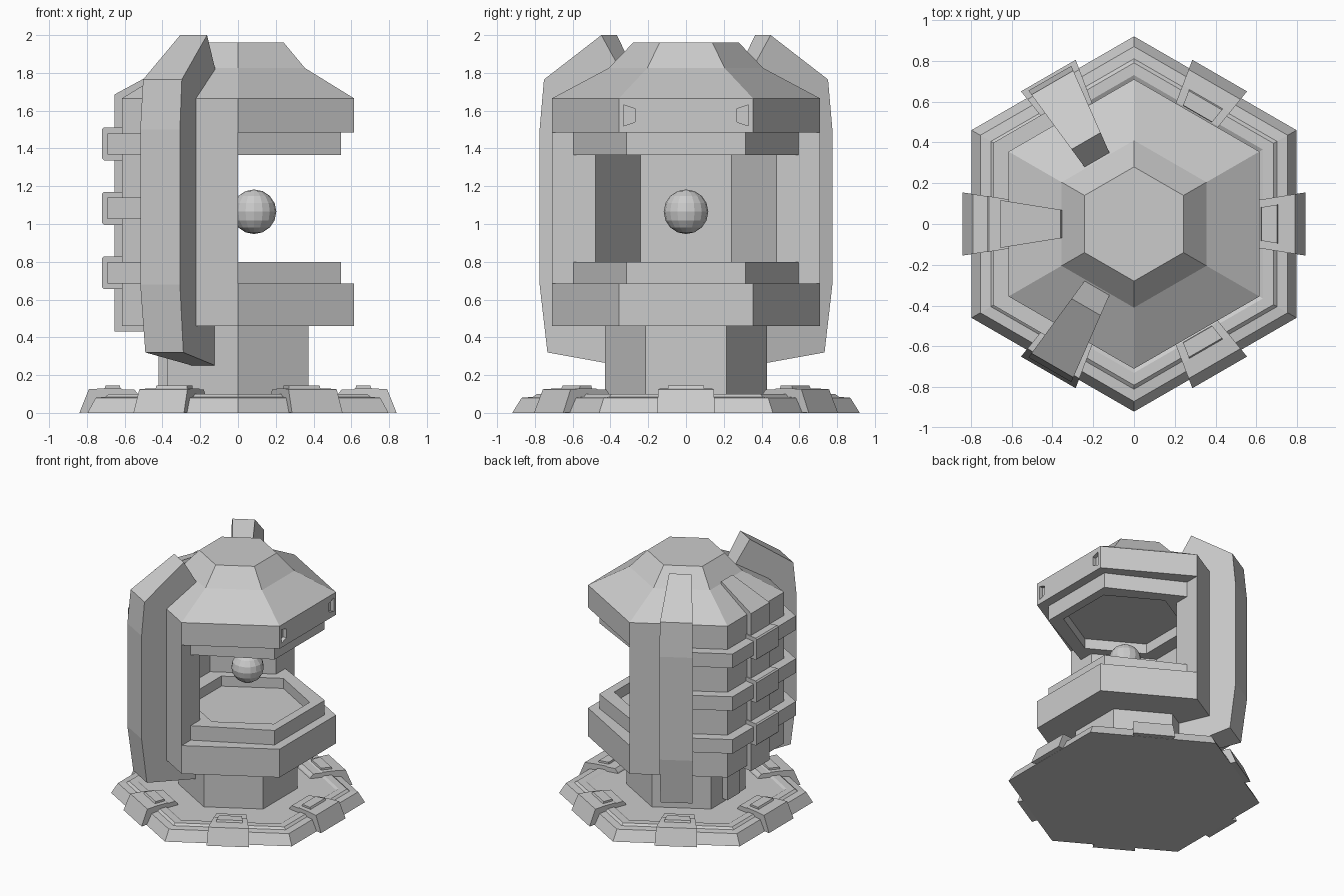
import bpy, bmesh, math

cube = bpy.data.objects.get("Cube")
if cube:
    bpy.data.objects.remove(cube)

grey = bpy.data.materials.new("light_grey")
grey.use_nodes = True
GREY = (0.6, 0.6, 0.6, 1)
grey.diffuse_color = GREY
grey.node_tree.nodes["Principled BSDF"].inputs["Base Color"].default_value = GREY


def finish(name, bm):
    bmesh.ops.recalc_face_normals(bm, faces=bm.faces)
    mesh = bpy.data.meshes.new(name)
    bm.to_mesh(mesh)
    bm.free()
    mesh.materials.append(grey)
    obj = bpy.data.objects.new(name, mesh)
    bpy.context.scene.collection.objects.link(obj)
    return obj


def loft(name, rings):
    """Closed solid through matching loops of points."""
    bm = bmesh.new()
    loops = [[bm.verts.new(p) for p in ring] for ring in rings]
    n = len(loops[0])
    for a, b in zip(loops, loops[1:]):
        for i in range(n):
            j = (i + 1) % n
            bm.faces.new((a[i], a[j], b[j], b[i]))
    bm.faces.new(loops[0])
    bm.faces.new(loops[-1])
    return finish(name, bm)


def hexagon(radius, z, cx=0):
    angles = [math.radians(90 + 60 * k) for k in range(6)]
    return [(cx + radius * math.cos(a), radius * math.sin(a), z) for a in angles]


def hex_stack(name, profile, cx=0):
    return loft(name, [hexagon(r, z, cx) for r, z in profile])


def prism(name, outline, z0, z1):
    return loft(name, [[(x, y, z) for x, y in outline] for z in (z0, z1)])


def mirrored(half):
    """Outline completed across the x axis."""
    return half + [(x, -y) for x, y in reversed(half)]


def radial(name, profile, angle, width, slope):
    """Side profile (radius, height) given a half width that grows outward."""
    sides = []
    for s in (-1, 1):
        sides.append([(r, s * (width + slope * (r - 0.36)), z) for r, z in profile])
    obj = loft(name, sides)
    obj.rotation_euler.z = math.radians(angle)
    return obj


def cut(obj, cutter):
    mod = obj.modifiers.new("cut", 'BOOLEAN')
    mod.operation = 'DIFFERENCE'
    mod.solver = 'EXACT'
    mod.object = cutter
    cutter.hide_render = True
    cutter.hide_viewport = True
    cutter.display_type = 'WIRE'


# Foot: stepped hexagonal slab with a clamp on every side
hex_stack("base", [(0.92, 0), (0.87, 0.08), (0.81, 0.085), (0.79, 0.1),
                   (0.73, 0.1), (0.71, 0.09), (0.4, 0.09)])
clamp = [(0.5, 0.02), (0.53, 0.1), (0.55, 0.125), (0.61, 0.125), (0.62, 0.13),
         (0.71, 0.13), (0.79, 0.125), (0.84, 0)]
pad = [(0.62, 0.11), (0.625, 0.145), (0.7, 0.145), (0.715, 0.11)]
for k in range(6):
    radial(f"base_clamp_{k + 1}", clamp, 60 * k, 0.078, 0.16)
    radial(f"clamp_pad_{k + 1}", pad, 60 * k, 0.04, 0.16)

# Pedestal and lower and upper housings
hex_stack("pedestal", [(0.43, 0.08), (0.43, 0.47)])
hex_stack("lower_housing", [(0.71, 0.46), (0.71, 0.685)])
upper = hex_stack("upper_housing", [(0.71, 1.485), (0.71, 1.665), (0.41, 1.825), (0.28, 1.96)])

# Half shell behind the open chamber
prism("rear_wall", mirrored([(0, 0.71), (-0.615, 0.355)])[:4]
      + [(0, -0.48), (-0.415, -0.24), (-0.415, 0.24), (0, 0.48)], 0.685, 1.485)

# Chamber floor and ceiling with sunken hexagons
step = mirrored([(-0.45, 0.25), (0, 0.5), (0, 0.596), (0.544, 0.315)])
for name, z0, z1, c0, c1 in (("chamber_floor", 0.68, 0.8, 0.72, 0.9),
                             ("chamber_ceiling", 1.365, 1.49, 1.28, 1.445)):
    plate = prism(name, step, z0, z1)
    cut(plate, hex_stack(name + "_cutter", [(0.45, c0), (0.45, c1)], 0.085))

# Small notches in the front of the upper housing
for s, side in ((-1, "right"), (1, "left")):
    notch = [(s * 0.33, 1.52), (s * 0.33, 1.63), (s * 0.27, 1.61), (s * 0.27, 1.54)]
    cutter = loft(f"notch_cutter_{side}", [[(x, y, z) for y, z in notch] for x in (0.585, 0.65)])
    cut(upper, cutter)

# Two large fins
fin = [(0.36, 0.25), (0.36, 0.48), (0.55, 0.5), (0.55, 1.6), (0.34, 1.78), (0.363, 1.82),
       (0.47, 2.0), (0.8, 1.765), (0.825, 1.5), (0.825, 0.68), (0.78, 0.32)]
for angle, side in ((120, "left"), (240, "right")):
    radial(f"large_fin_{side}", fin, angle, 0.07, 0.11)

# Rear spine running from the roof down to the pedestal
spine = [(0.36, 0.12), (0.36, 0.48), (0.55, 0.5), (0.55, 1.6), (0.34, 1.78), (0.36, 1.845),
         (0.655, 1.685), (0.655, 0.43), (0.42, 0.43), (0.42, 0.12)]
radial("rear_spine", spine, 180, 0.07, 0.16)

# Ribs wrapping the rear between the fins
rib = mirrored([(-0.3, 0.52), (-0.345, 0.598), (-0.69, 0.398)])
rib = rib + [(-0.6, -0.34), (-0.6, 0.34)]
for k in range(3):
    z = 0.742 + 0.341 * k
    prism(f"rib_{k + 1}", rib[:3] + rib[3:6] + rib[6:], z - 0.056, z + 0.056)
    block = [(0.6, z - 0.087), (0.6, z + 0.087), (0.71, z + 0.087),
             (0.72, z + 0.077), (0.72, z - 0.077), (0.71, z - 0.087)]
    radial(f"rib_block_{k + 1}", block, 180, 0.08, 0.16)

# Floating ball
bm = bmesh.new()
bmesh.ops.create_uvsphere(bm, u_segments=16, v_segments=8, radius=0.118)
ball = finish("floating_ball", bm)
ball.location = (0.085, 0, 1.065)
